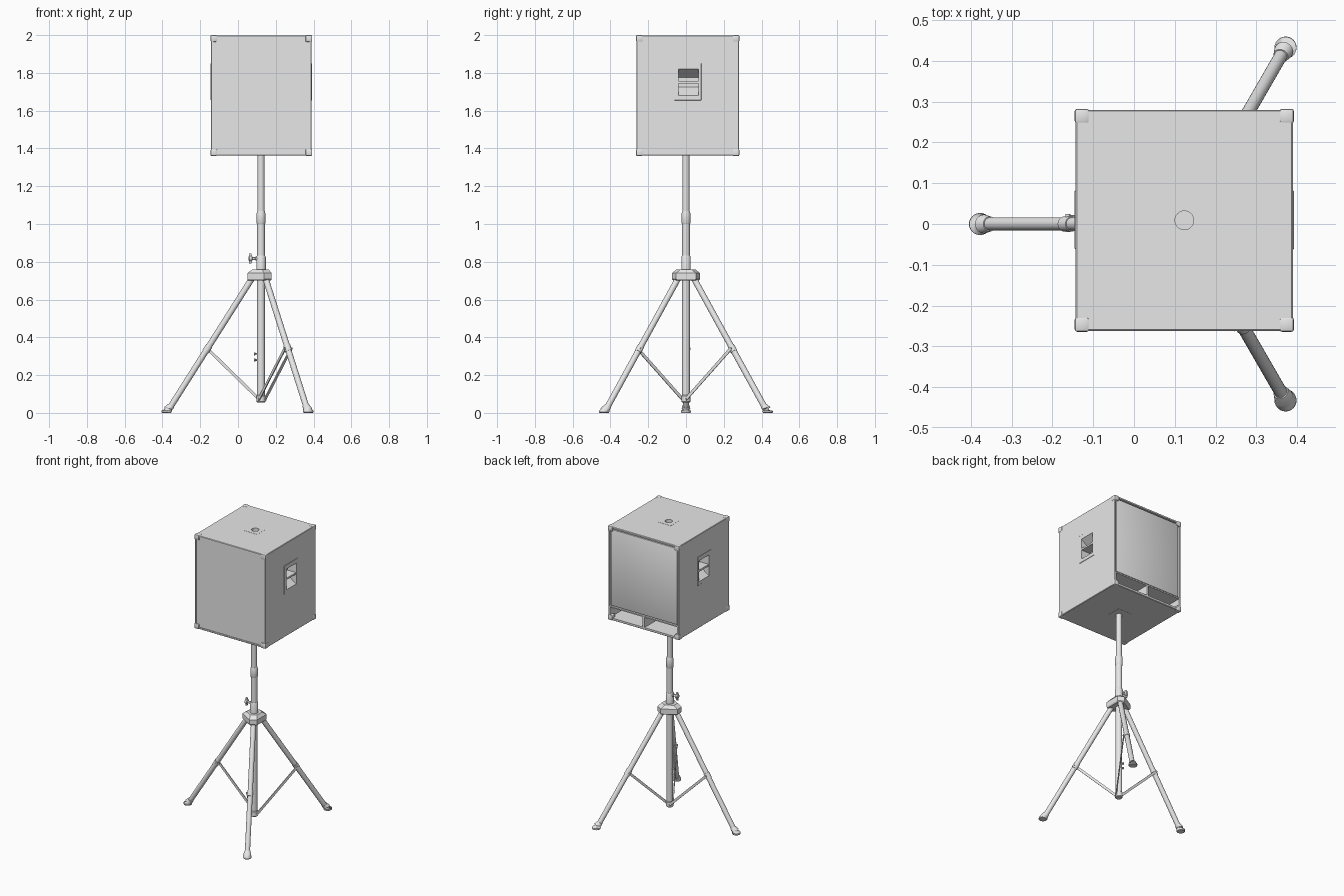
import bpy, bmesh, math
from mathutils import Vector

if "Cube" in bpy.data.objects:
    bpy.data.objects.remove(bpy.data.objects["Cube"], do_unlink=True)

grey = bpy.data.materials.new("light_grey")
grey.use_nodes = True
grey.diffuse_color = (0.8, 0.8, 0.8, 1)
for node in grey.node_tree.nodes:
    if node.type == "BSDF_PRINCIPLED":
        node.inputs["Base Color"].default_value = grey.diffuse_color
parts = []
Z = Vector((0, 0, 1))


def finish(name, bm):
    bmesh.ops.recalc_face_normals(bm, faces=bm.faces)
    mesh = bpy.data.meshes.new(name)
    bm.to_mesh(mesh)
    bm.free()
    mesh.materials.append(grey)
    obj = bpy.data.objects.new(name, mesh)
    bpy.context.collection.objects.link(obj)
    parts.append(obj)
    return obj


def loft(name, rings):
    """Skin a list of equal point rings and cap both ends."""
    bm = bmesh.new()
    rows = [[bm.verts.new(p) for p in ring] for ring in rings]
    n = len(rows[0])
    for a, b in zip(rows, rows[1:]):
        for i in range(n):
            j = (i + 1) % n
            bm.faces.new((a[i], a[j], b[j], b[i]))
    bm.faces.new(rows[0])
    bm.faces.new(rows[-1])
    return finish(name, bm)


def ring(center, axis, r, n=24):
    q = axis.to_track_quat("Z", "Y")
    return [center + q @ Vector((r * math.cos(a), r * math.sin(a), 0))
            for a in (2 * math.pi * i / n for i in range(n))]


def turned(name, start, axis, profile, n=24):
    """Round part along an axis; profile holds (distance, radius)."""
    axis = axis.normalized()
    return loft(name, [ring(start + axis * d, axis, r, n) for d, r in profile])


def tube(name, a, b, r, n=20):
    return turned(name, a, b - a, [(0, r), ((b - a).length, r)], n)


def box(name, lo, hi, bevel=0, segments=2):
    bm = bmesh.new()
    bmesh.ops.create_cube(bm, size=1)
    lo, hi = Vector(lo), Vector(hi)
    for v in bm.verts:
        v.co = Vector([(lo[i] + hi[i]) / 2 + v.co[i] * (hi[i] - lo[i]) for i in range(3)])
    if bevel:
        bmesh.ops.bevel(bm, geom=bm.edges[:], offset=bevel, segments=segments,
                        profile=0.5, affect="EDGES")
    return finish(name, bm)


def cut(targets, cutter):
    """Subtract a cutter from every target, then discard it."""
    for t in targets:
        mod = t.modifiers.new("cut", "BOOLEAN")
        mod.operation, mod.solver, mod.object = "DIFFERENCE", "EXACT", cutter
        bpy.context.view_layer.update()
        bpy.context.view_layer.objects.active = t
        bpy.ops.object.modifier_apply(modifier=mod.name)
    parts.remove(cutter)
    bpy.data.objects.remove(cutter, do_unlink=True)


# Cabinet shell
LO = Vector((-0.143, -0.262, 1.3625))
HI = Vector((0.390, 0.280, 1.9975))
mid = (LO + HI) / 2
body = box("cabinet", LO, HI, 0.003, 1)

# Shallow front panel, recessed grille bay and two ports at the back
cut([body], box("cutter", (LO.x + .012, LO.y - .05, LO.z + .012),
                (HI.x - .012, LO.y + .004, HI.z - .012)))
cut([body], box("cutter", (LO.x + .01, HI.y - .02, 1.455), (HI.x - .01, HI.y + .05, HI.z - .012)))
for a, b in ((LO.x + .014, mid.x - .007), (mid.x + .007, HI.x - .014)):
    cut([body], box("cutter", (a, HI.y - .25, 1.378), (b, HI.y + .05, 1.447)))
box("grille", (LO.x + .017, HI.y - .03, 1.46), (HI.x - .017, HI.y - .003, HI.z - .019), .003)

# Side handles: frame, wedge-shaped recess and grip bar
hy = (-0.04, 0.066)
for side, word in ((1, "left"), (-1, "right")):
    face = HI.x if side > 0 else LO.x
    xs = sorted((face - side * .004, face + side * .0025))
    frame = box(word + "_handle_frame", (xs[0], -.062, 1.655), (xs[1], .082, 1.85), .0015, 1)
    profile = [(.02, 1.825), (0, 1.82), (-.065, 1.775), (-.065, 1.725), (0, 1.68), (.02, 1.675)]
    cut([body, frame], loft("cutter", [[Vector((face + side * d, y, z)) for d, z in profile]
                                       for y in hy]))
    xs = sorted((face - side * .065, face))
    box(word + "_handle_grip", (xs[0], hy[0], 1.744), (xs[1], hy[1], 1.756))

# Pole socket in the top, matching plate underneath
top_plate = box("top_socket_plate", (mid.x - .05, mid.y - .05, HI.z - .002),
                (mid.x + .05, mid.y + .05, HI.z + .001))
cut([body, top_plate], tube("cutter", Vector((mid.x, mid.y, HI.z - .03)),
                            Vector((mid.x, mid.y, HI.z + .03)), .023, 32))
box("bottom_socket_plate", (mid.x - .05, mid.y - .05, LO.z - .001),
    (mid.x + .05, mid.y + .05, LO.z + .002))

# Corner protectors
S, OUT = .033, .0025
for cx in (0, 1):
    for cy in (0, 1):
        for cz in (0, 1):
            lo, hi = [], []
            for i, c in enumerate((cx, cy, cz)):
                lo.append(HI[i] - S if c else LO[i] - OUT)
                hi.append(HI[i] + OUT if c else LO[i] + S)
            box("corner_protector", lo, hi, .006, 2)

# Stand column
P = Vector((0.122, 0, 0))


def at(z):
    return P + Z * z


tube("upper_pole", at(.95), at(1.37), .0185, 28)
turned("pole_collar", at(1.0), Z, [(0, .021), (.005, .0235), (.055, .0235), (.07, .019)], 28)
tube("outer_pole", at(.06), at(1.01), .0205, 28)
turned("hub_collar", at(.75), Z, [(0, .025), (.075, .025), (.082, .0215)], 28)
turned("column_foot", at(.055), Z, [(0, .02), (.004, .0235), (.035, .0235), (.04, .02)], 28)

# Three-lobed hub
angles = [math.pi, math.pi / 3, -math.pi / 3]


def hub_ring(z, reach, half):
    pts = []
    for k in (1, 3, 5):
        d = Vector((math.cos(k * math.pi / 3), math.sin(k * math.pi / 3), 0))
        t = Z.cross(d)
        pts += [at(z) + d * reach - t * half, at(z) + d * reach + t * half]
    return pts


loft("hub", [hub_ring(.70, .066, .021), hub_ring(.708, .073, .023),
             hub_ring(.74, .073, .023), hub_ring(.76, .045, .02)])

# Legs with sleeves, skewed feet and flat braces
for a in angles:
    d = Vector((math.cos(a), math.sin(a), 0))
    t = d.cross(Z)
    top, low = at(.715) + d * .046, at(.02) + d * .487
    tube("leg", top, low, .016)
    joint = top.lerp(low, .54)
    along = (low - top).normalized()
    tube("leg_sleeve", joint - along * .018, joint + along * .018, .0185)
    loft("foot", [ring(at(z) + d * r, (Z - d * tilt).normalized(), size)
                  for z, r, tilt, size in ((0, .5, 0, .024), (.004, .5, 0, .027),
                                           (.012, .499, 0, .027), (.024, .49, .3, .023),
                                           (.038, .476, .63, .0185))])
    a0, b0 = joint + t * .019, at(.072) + d * .01 + t * .019
    w = (b0 - a0).normalized().cross(t) * .008
    h = t * .003
    loft("brace", [[p + w + h, p - w + h, p - w - h, p + w - h] for p in (a0, b0)])
    tube("brace_bolt", joint - t * .02, joint + t * .025, .006, 12)
    tube("brace_pin", b0 - t * .02, b0 + t * .006, .006, 12)

# Clamp knob with wings, and two small stop pins
X = Vector((-1, 0, 0))
turned("clamp_knob", at(.817), X, [(.015, .011), (.03, .011), (.031, .007), (.045, .007),
                                   (.048, .015), (.062, .015), (.066, .01)], 20)
box("knob_wings", (P.x - .064, -.007, .79), (P.x - .05, .007, .844), .004)
for z in (.28, .313):
    turned("stop_pin", at(z), X, [(.015, .004), (.03, .004), (.031, .008), (.036, .008)], 12)

# Smooth rounded surfaces, keep edges crisp
bpy.ops.object.select_all(action="DESELECT")
for obj in parts:
    obj.select_set(True)
bpy.context.view_layer.objects.active = body
bpy.ops.object.shade_smooth_by_angle(angle=math.radians(32))
